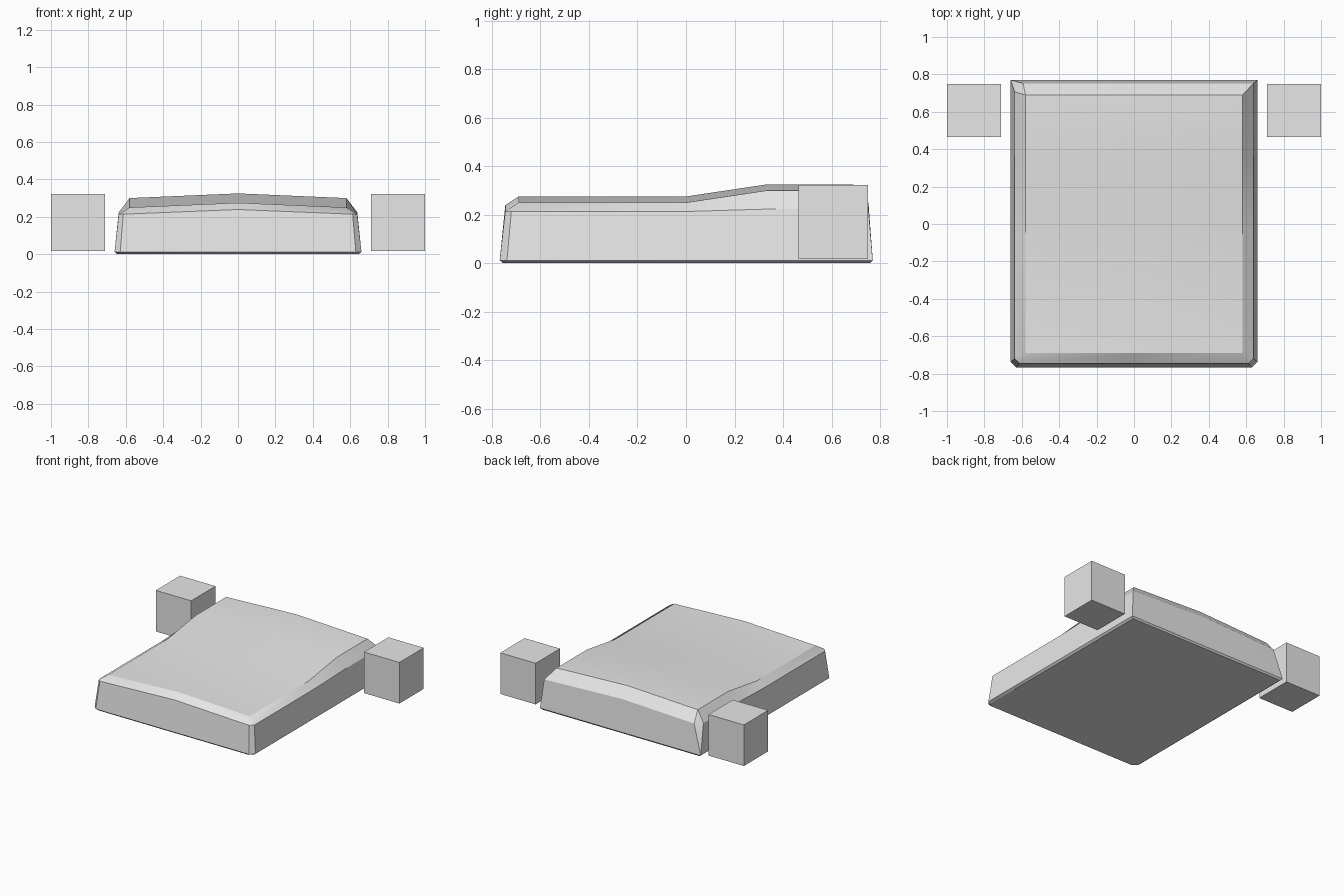
import bpy, bmesh, math

cube = bpy.data.objects.get("Cube")
if cube:
    bpy.data.objects.remove(cube, do_unlink=True)

grey = bpy.data.materials.new("plain grey")
grey.use_nodes = True
colour = (0.8, 0.8, 0.8, 1)
grey.diffuse_color = colour
grey.node_tree.nodes["Principled BSDF"].inputs["Base Color"].default_value = colour

RISE = 0.335  # where the raised rear section levels out


def make_object(name, bm):
    mesh = bpy.data.meshes.new(name)
    bm.to_mesh(mesh)
    bm.free()
    mesh.materials.append(grey)
    obj = bpy.data.objects.new(name, mesh)
    bpy.context.collection.objects.link(obj)
    return obj


def lift(y):
    return 0.05 * min(max(y / RISE, 0), 1)


def ring(bm, w, front, back, z, crown=0, rise=0, cut=0, rear_cut=0):
    """Closed outline with trimmed front corners and a crowned height."""
    def side(s, d):
        return [(s * (w - cut), front), (s * w, front + cut), (s * w, 0),
                (s * w, RISE), (s * w, back - d), (s * (w - d), back)]
    outline = [(0, front)] + side(1, 0) + [(0, back)] + side(-1, rear_cut)[::-1]
    return [bm.verts.new((x, y, z + crown * (1 - abs(x) / w) + rise * lift(y)))
            for x, y in outline]


# Slab: stacked outlines for underside, foot, shoulder and top edge
bm = bmesh.new()
rings = [
    ring(bm, 0.645, -0.755, 0.76, 0, cut=0.03),
    ring(bm, 0.66, -0.768, 0.77, 0.012, cut=0.03),
    ring(bm, 0.638, -0.745, 0.752, 0.213, 0.026, 0.2, 0.025, 0.045),
    ring(bm, 0.58, -0.69, 0.69, 0.25, 0.025, 1),
]
count = len(rings[0])
for low, high in zip(rings, rings[1:]):
    for i in range(count):
        j = (i + 1) % count
        bm.faces.new((low[i], low[j], high[j], high[i]))
bm.faces.new(rings[0][::-1])

# Top skin on either side of the crown line
top = rings[-1]
crown = [bm.verts.new((0, y, 0.275 + lift(y))) for y in (0, RISE)]
for s in (1, -1):
    edge = [top[s * i % count] for i in range(8)]
    for face in ([*edge[:4], crown[0]],
                 [crown[0], edge[3], edge[4], crown[1]],
                 [crown[1], *edge[4:]]):
        bm.faces.new(face[::s])
bmesh.ops.remove_doubles(bm, verts=bm.verts, dist=0.0005)
bmesh.ops.recalc_face_normals(bm, faces=bm.faces)
slab = make_object("slab", bm)
bpy.ops.object.select_all(action="DESELECT")
slab.select_set(True)
bpy.context.view_layer.objects.active = slab
bpy.ops.object.shade_smooth_by_angle(angle=math.radians(30))

# Side blocks
for name, s in (("left_block", 1), ("right_block", -1)):
    bm = bmesh.new()
    bmesh.ops.create_cube(bm, size=1)
    bmesh.ops.scale(bm, vec=(0.29, 0.285, 0.305), verts=bm.verts)
    bmesh.ops.translate(bm, vec=(s * 0.855, 0.607, 0.17), verts=bm.verts)
    make_object(name, bm)
